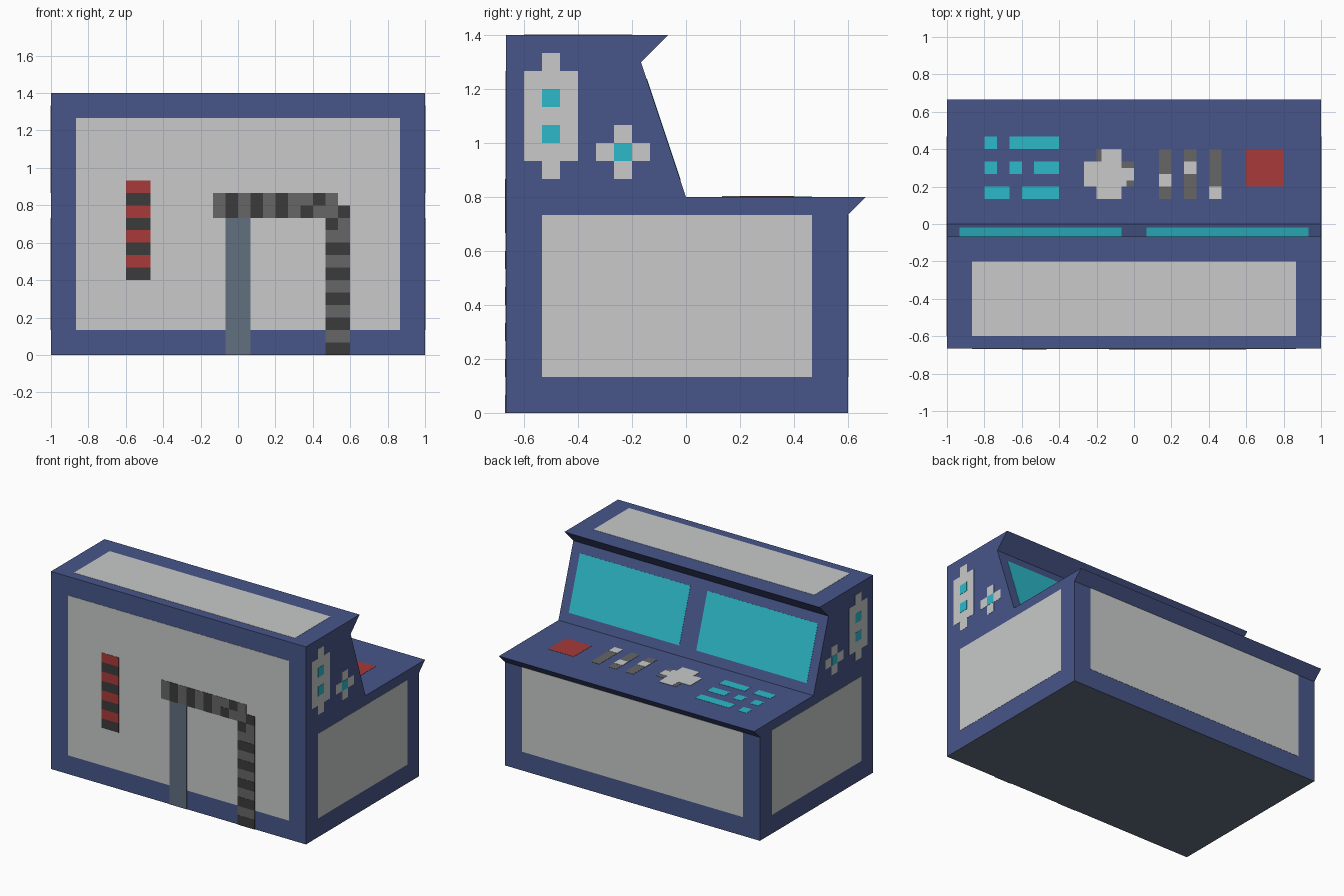
import bpy, bmesh
from mathutils import Vector

if "Cube" in bpy.data.objects:
    bpy.data.objects.remove(bpy.data.objects["Cube"])

C = 1 / 15          # layout cell: every part sits on a 1/15 grid
LAYER = 0.0015      # thickness of one painted layer


def material(name, hexcode):
    def lin(c):
        return c / 12.92 if c <= 0.04045 else ((c + 0.055) / 1.055) ** 2.4
    m = bpy.data.materials.new(name)
    rgb = [lin(int(hexcode[i:i + 2], 16) / 255) for i in (0, 2, 4)]
    m.diffuse_color = (*rgb, 1)
    m.use_nodes = True
    m.node_tree.nodes["Principled BSDF"].inputs["Base Color"].default_value = m.diffuse_color
    return m


BLUE = material("blue_paint", "475689")
LIGHT = material("light_grey", "C8CAC9")
CYAN = material("cyan_glow", "2DBACA")
RED = material("red", "A83A3A")
DARK = material("dark_grey", "3B3B3B")
MID = material("mid_grey", "666666")
SLATE = material("slate", "627080")


def finish(name, bm, mats):
    bmesh.ops.recalc_face_normals(bm, faces=bm.faces[:])
    me = bpy.data.meshes.new(name)
    bm.to_mesh(me)
    bm.free()
    for m in mats:
        me.materials.append(m)
    ob = bpy.data.objects.new(name, me)
    bpy.context.collection.objects.link(ob)
    return ob


def plates(name, frame, rects, mat, layer=1):
    """Thin plates (u0, v0, u1, v1 in cells) lying on a surface frame."""
    o, u, v, n = (Vector(a) for a in frame)
    bm = bmesh.new()
    for u0, v0, u1, v1 in rects:
        ring = [bm.verts.new(o + u * a * C + v * b * C)
                for a, b in ((u0, v0), (u1, v0), (u1, v1), (u0, v1))]
        base = bm.faces.new(ring)
        ext = bmesh.ops.extrude_face_region(bm, geom=[base], use_keep_orig=True)
        top = [g for g in ext["geom"] if isinstance(g, bmesh.types.BMVert)]
        bmesh.ops.translate(bm, verts=top, vec=n.normalized() * LAYER * layer)
    return finish(name, bm, [mat])


# Console body: side profile extruded along x, slate underside
profile = [(-10, 0), (9, 0), (9, 11), (10, 12), (0, 12),
           (-2.5, 19.5), (-1, 21), (-10, 21)]
bm = bmesh.new()
side = bm.faces.new([bm.verts.new((-1, y * C, z * C)) for y, z in profile])
ext = bmesh.ops.extrude_face_region(bm, geom=[side], use_keep_orig=True)
bmesh.ops.translate(bm, vec=(2, 0, 0),
                    verts=[g for g in ext["geom"] if isinstance(g, bmesh.types.BMVert)])
bmesh.ops.recalc_face_normals(bm, faces=bm.faces[:])
for f in bm.faces:
    f.material_index = int(f.normal.z < -0.99)
finish("console_body", bm, [BLUE, SLATE])

# Surface frames: origin, u, v, normal
FRONT = ((0, -10 * C, 0), (1, 0, 0), (0, 0, 1), (0, -1, 0))
BACK = ((0, 9 * C, 0), (1, 0, 0), (0, 0, 1), (0, 1, 0))
TOP = ((0, 0, 21 * C), (1, 0, 0), (0, 1, 0), (0, 0, 1))
DESK = ((0, 0, 12 * C), (1, 0, 0), (0, 1, 0), (0, 0, 1))
SLOPE = ((0, 0, 12 * C), (1, 0, 0), (0, -2.5 / 8, 7.5 / 8), (0, 3, 1))

# Large panels and screens
plates("front_panel", FRONT, [(-13, 2, 13, 19)], LIGHT)
plates("back_panel", BACK, [(-13, 2, 13, 11)], LIGHT)
plates("top_panel", TOP, [(-13, -9, 13, -3)], LIGHT)
plates("screens", SLOPE, [(-14, 1, -1, 7), (1, 1, 14, 7)], CYAN)

# Side panels and small indicator plates, same on both sides
for s, label in ((1, "right"), (-1, "left")):
    frame = ((s, 0, 0), (0, 1, 0), (0, 0, 1), (s, 0, 0))
    plates(label + "_panel", frame, [(-8, 2, 7, 11)], LIGHT)
    plates(label + "_indicator_plates", frame,
           [(-9, 14, -6, 19), (-8, 13, -7, 14), (-8, 19, -7, 20),
            (-5, 14, -2, 15), (-4, 13, -3, 14), (-4, 15, -3, 16)], LIGHT)
    plates(label + "_indicator_lights", frame,
           [(-8, 15, -7, 16), (-8, 17, -7, 18), (-4, 14, -3, 15)], CYAN, 2)

# Warning strip on the front
plates("strip_red", FRONT, [(-9, z, -7, z + 1) for z in range(7, 14, 2)], RED, 2)
plates("strip_dark", FRONT, [(-9, z, -7, z + 1) for z in range(6, 13, 2)], DARK, 2)

# Post and ribbed hose on the front
plates("post", FRONT, [(-1, 0, 1, 11)], SLATE, 2)
plates("hose", FRONT, [(-2, 11, 7, 13), (7, 12, 8, 13), (7, 0, 9, 12)], MID, 2)
plates("hose_ribs", FRONT,
       [(x, 11, x + 1, 13) for x in (-1, 1, 3)]
       + [(7, z, 9, z + 1) for z in range(0, 9, 2)]
       + [(5, 11, 6, 12), (6, 12, 7, 13), (7, 10, 8, 11), (8, 11, 9, 12)], DARK, 3)

# Desk keys
plates("desk_keys", DESK,
       [(-12, 6, -11, 7), (-10, 6, -6, 7),
        (-12, 4, -11, 5), (-10, 4, -9, 5), (-8, 4, -6, 5),
        (-12, 2, -10, 3), (-9, 2, -6, 3)], CYAN)

# Round knob with its dark edge
plates("knob_edge", DESK, [(-3, 5, -1, 6), (-1, 3, 0, 5)], MID)
plates("knob", DESK, [(-4, 3, -1, 5), (-3, 2, -1, 3), (-2.6, 5, -1, 6),
                      (-1, 3.5, 0, 4.5), (-1, 3, -0.6, 3.5)], LIGHT, 2)

# Sliders with handles
plates("slider_tracks", DESK, [(x, 2, x + 1, 6) for x in (2, 4, 6)], MID)
plates("slider_handles", DESK, [(x, y, x + 1, y + 1)
                                for x, y in ((2, 3), (4, 4), (6, 2))], LIGHT, 2)

# Big red button
plates("red_button", DESK, [(9, 3, 12, 6)], RED)
